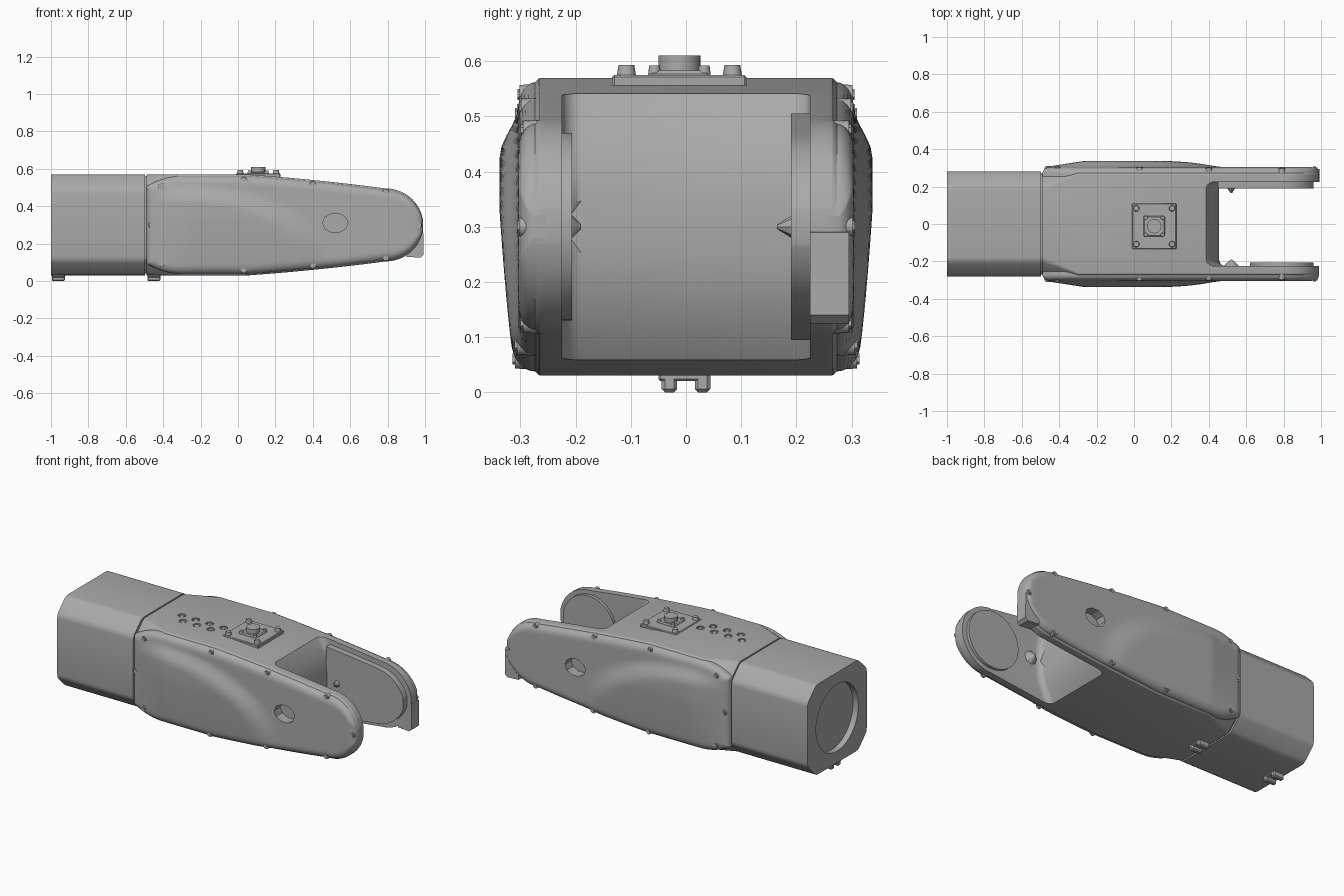
import bpy, bmesh, math
from mathutils import Matrix, Vector

default = bpy.data.objects.get("Cube")
if default:
    bpy.data.objects.remove(default, do_unlink=True)

grey = bpy.data.materials.new("satin grey")
grey.use_nodes = True
grey.diffuse_color = (0.4, 0.4, 0.4, 1)
grey.node_tree.nodes["Principled BSDF"].inputs["Base Color"].default_value = (0.4, 0.4, 0.4, 1)

MID = 0.3  # height of the long axis


def finish(name, bm, angle=35):
    bmesh.ops.recalc_face_normals(bm, faces=bm.faces[:])
    mesh = bpy.data.meshes.new(name)
    bm.to_mesh(mesh)
    bm.free()
    mesh.materials.append(grey)
    obj = bpy.data.objects.new(name, mesh)
    bpy.context.collection.objects.link(obj)
    smooth(obj, angle)
    return obj


def activate(obj):
    bpy.ops.object.select_all(action='DESELECT')
    obj.select_set(True)
    bpy.context.view_layer.objects.active = obj


def smooth(obj, angle=35):
    activate(obj)
    bpy.ops.object.shade_smooth_by_angle(angle=math.radians(angle))


def cut(obj, cutter):
    activate(obj)
    mod = obj.modifiers.new("cut", 'BOOLEAN')
    mod.solver = 'EXACT'
    mod.object = cutter
    bpy.ops.object.modifier_apply(modifier=mod.name)
    bpy.data.objects.remove(cutter, do_unlink=True)
    smooth(obj)


def cylinder(name, start, end, r1, r2=None, sides=16):
    a, b = Vector(start), Vector(end)
    bm = bmesh.new()
    turn = (b - a).to_track_quat('Z', 'Y').to_matrix().to_4x4()
    bmesh.ops.create_cone(bm, cap_ends=True, segments=sides, radius1=r1,
                          radius2=r1 if r2 is None else r2, depth=(b - a).length,
                          matrix=Matrix.Translation((a + b) / 2) @ turn)
    return finish(name, bm)


def box(name, x, y, z, bevel=0.004):
    bm = bmesh.new()
    bmesh.ops.create_cube(bm, size=1)
    for v in bm.verts:
        v.co = [lo + (hi - lo) * (c + 0.5) for c, (lo, hi) in zip(v.co, (x, y, z))]
    bmesh.ops.bevel(bm, geom=bm.edges[:], offset=bevel, segments=1, affect='EDGES')
    return finish(name, bm)


def prism(name, outline, y0, y1, bevel=0.0):
    """Extrude an x-z outline along y, optionally rounding both rims."""
    bm = bmesh.new()
    face = bm.faces.new([bm.verts.new((x, y0, z)) for x, z in outline])
    new = bmesh.ops.extrude_face_region(bm, geom=[face])["geom"]
    for v in new:
        if isinstance(v, bmesh.types.BMVert):
            v.co.y = y1
    if bevel:
        rims = [e for e in bm.edges if abs(e.verts[0].co.y - e.verts[1].co.y) < 1e-5]
        bmesh.ops.bevel(bm, geom=rims, offset=bevel, segments=5, profile=0.5, affect='EDGES')
    return finish(name, bm)


def half_height(x):
    if x < 0.05:
        return 0.27
    if x < 0.79:
        t = (x - 0.05) / 0.74
        return 0.27 - 0.075 * (0.7 * t + 0.3 * t * t)
    return max(0.03, 0.195 * math.sqrt(max(0, 1 - ((x - 0.79) / 0.2) ** 2)))


def loft(name, stations):
    """Loft softened octagons; each station is x, half width, half height, chamfer."""
    bm = bmesh.new()
    corner = [(0, 1.2), (0.04, 0.97), (0.16, 0.8), (0.8, 0.16), (0.97, 0.04), (1.2, 0)]
    rings = []
    for x, w, h, c in stations:
        ring = []
        for sy, sz in ((1, 1), (-1, 1), (-1, -1), (1, -1)):
            pts = corner if sy * sz > 0 else corner[::-1]
            ring += [bm.verts.new((x, sy * (w - c * a), MID + sz * (h - c * b))) for a, b in pts]
        rings.append(ring)
    for a, b in zip(rings, rings[1:]):
        for i in range(len(a)):
            j = (i + 1) % len(a)
            bm.faces.new((a[i], a[j], b[j], b[i]))
    bm.faces.new(rings[0])
    bm.faces.new(rings[-1])
    return finish(name, bm)


# Rear housing with a round recess in its end
housing = loft("rear_housing", [(-1, 0.28, 0.27, 0.085), (-0.497, 0.28, 0.27, 0.085)])
cut(housing, cylinder("recess_cutter", (-1.1, 0, MID), (-0.965, 0, MID), 0.2, sides=64))
loft("seam_collar", [(-0.52, 0.27, 0.26, 0.085), (-0.47, 0.27, 0.26, 0.085)])

# Main body, blending from octagon to box, rounded at the fork tips
stations = [-0.488, -0.44, -0.38, -0.3, 0.05] + [0.05 + 0.074 * i for i in range(1, 11)]
stations += [0.79 + 0.198 * math.sin(math.pi / 2 * i / 14) for i in range(1, 15)]
body = loft("main_body", [(x, 0.275, half_height(x),
                           0.01 + 0.075 * max(0, min(1, (-0.3 - x) / 0.188)))
                          for x in stations])

# Fork slot with a barrel-shaped web
web = []
for i in range(13):
    t = -1 + i / 6
    web.append((0.455 - 0.095 * max(0, abs(t) * 1.2 - 0.2) ** 1.8, MID + 0.28 * t))
slot = [(1.3, -0.2), (0.34, -0.2)] + web + [(0.34, 0.8), (1.3, 0.8)]
cut(body, prism("slot_cutter", slot, -0.225, 0.225, 0.035))

# Shallow round pockets on the deck
for i in range(7):
    x, y = -0.34 + 0.046 * i, -0.1 if i % 2 else -0.045
    cut(body, cylinder("pocket_cutter", (x, y, 0.562), (x, y, 0.6), 0.022))
    cylinder("pocket_plug", (x, y, 0.55), (x, y, 0.567), 0.014)


def cover_half(x):
    h = half_height(x) - 0.008
    return h - 0.055 * ((-0.3 - x) / 0.19) ** 2 if x < -0.3 else h


def cover_bulge(x, z):
    edge = min(cover_half(x) - abs(z - MID), x + 0.49, 0.99 - x)
    rim = 0.032 * math.sqrt(max(0, 1 - (1 - max(0, min(edge / 0.045, 1))) ** 2))
    r = math.hypot((x + 0.3) / 0.8, (z - 0.1) / 0.42)
    t = max(0, min(1, (1 - r) / 0.22))
    fade = min(1, max(0, x + 0.48) / 0.22) * min(1, max(0, z - 0.03) / 0.3) ** 0.6
    return rim + 0.034 * t * t * (3 - 2 * t) * fade


def side_cover(name, s):
    bm = bmesh.new()
    nu, nv = 84, 32
    grid = []
    for i in range(nu + 1):
        a = i / nu
        x = -0.49 + 1.479 * (0.35 * a + 0.65 * (1 - math.cos(math.pi * a)) / 2)
        h = cover_half(x)
        col = []
        for j in range(nv + 1):
            z = MID - h * math.cos(math.pi * j / nv)
            col.append(bm.verts.new((x, s * (0.272 + cover_bulge(x, z)), z)))
        grid.append(col)
    for a, b in zip(grid, grid[1:]):
        for j in range(nv):
            bm.faces.new((a[j], b[j], b[j + 1], a[j + 1]))
    rim = [e for e in bm.edges if e.is_boundary]
    new = bmesh.ops.extrude_edge_only(bm, edges=rim)["geom"]
    for v in new:
        if isinstance(v, bmesh.types.BMVert):
            v.co.y = s * 0.255
    bmesh.ops.holes_fill(bm, edges=[e for e in bm.edges if e.is_boundary], sides=0)
    return finish(name, bm, 45)


def port(name, s):
    pts = [(0.52 + 0.068 * math.cos(k * math.pi / 5), 0.31 + 0.052 * math.sin(k * math.pi / 5))
           for k in range(10)]
    return prism(name, pts, s * 0.245, s * 0.4)


# Side covers, ports, edge screws and inner studs, both sides
for s, side in ((1, "back"), (-1, "front")):
    cover = side_cover(side + "_cover", s)
    cut(cover, port("port_cutter", s))
    cut(body, port("port_cutter", s))
    spots = [(-0.46, MID), (0.965, MID)]
    for x, dz in ((-0.41, 0.205), (0.03, 0.24), (0.4, 0.215), (0.79, 0.175)):
        spots += [(x, MID + dz), (x, MID - dz)]
    for x, z in spots:
        y = 0.274 + cover_bulge(x, z)
        cylinder(side + "_screw", (x, s * 0.265, z), (x, s * y, z), 0.019, 0.017)
        cylinder(side + "_screw_head", (x, s * 0.265, z), (x, s * (y + 0.004), z), 0.01, sides=6)
    inner = 0.19 if s > 0 else 0.215
    cylinder(side + "_inner_stud", (0.52, s * 0.23, MID), (0.52, s * (inner - 0.025), MID),
             0.045, 0.004, 8)

# Bearing disc on one arm, thick pad and corner lug on the other
cylinder("bearing_disc", (0.79, -0.23, MID), (0.79, -0.207, MID), 0.17, sides=48)
xs = [0.45 + 0.034 * i for i in range(11)]
xs += [0.79 + 0.17 * math.sin(math.pi / 2 * i / 10) for i in range(1, 11)]
top = [(x, MID + max(0.01, half_height(x + 0.02 * (x > 0.79)) - 0.03)) for x in xs]
pad = top + [(x, 2 * MID - z) for x, z in reversed(top)]
prism("arm_pad", pad, 0.19, 0.235)
lug = [(0.9, 0.13), (0.975, 0.125), (0.992, 0.14), (0.99, 0.29), (0.9, 0.3)]
prism("corner_lug", lug, 0.225, 0.295)

# Deck connector: flange, raised block, knob and corner screws
cx, cy = 0.108, -0.012
box("connector_flange", (cx - 0.118, cx + 0.118), (cy - 0.122, cy + 0.122), (0.54, 0.575))
box("connector_block", (cx - 0.058, cx + 0.058), (cy - 0.055, cy + 0.055), (0.56, 0.583), 0.006)
cylinder("connector_knob", (cx, cy, 0.57), (cx, cy, 0.61), 0.038, sides=32)
for sx in (-1, 1):
    for sy in (-1, 1):
        for d, r, z in ((0.096, 0.019, 0.593), (0.045, 0.013, 0.592)):
            p = (cx + sx * d, cy + sy * d)
            cylinder("connector_screw", (*p, 0.565), (*p, z), r, r * 0.75, 12)

# Paired clips underneath
for x in (-0.995, -0.485):
    for y in (-0.03, 0.03):
        box("under_clip", (x, x + 0.07), (y - 0.014, y + 0.014), (0, 0.05), 0.006)
    box("clip_bridge", (x, x + 0.07), (y - 0.08, y), (0.02, 0.04))
